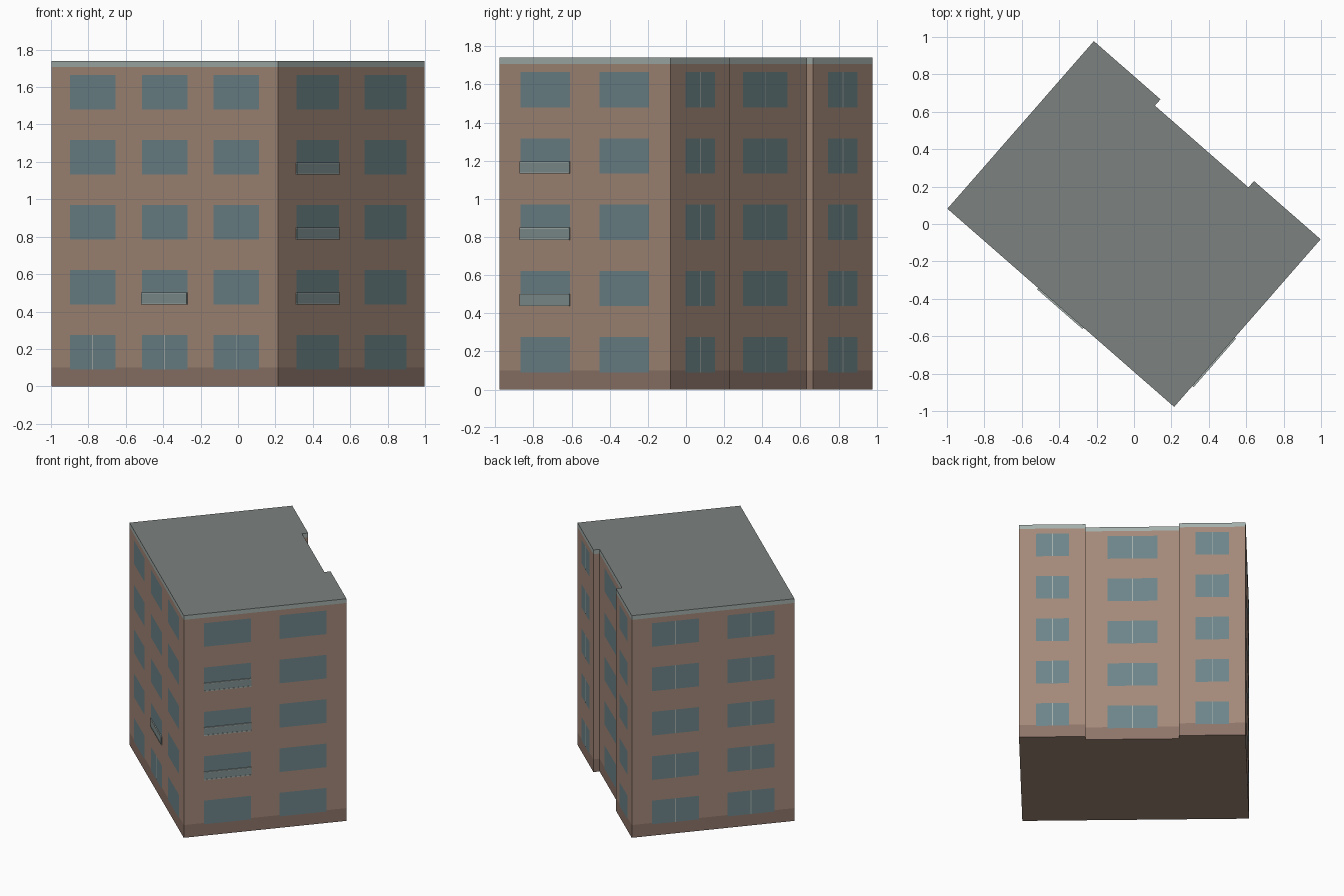
import bpy, bmesh, math
from mathutils import Matrix, Vector

if "Cube" in bpy.data.objects:
    bpy.data.objects.remove(bpy.data.objects["Cube"])

HU, HV, NU, NV = 0.805, 0.595, 0.332, 0.55      # half length, half depth, recess half width, recess wall
TURN = Matrix.Rotation(math.radians(-41.15), 4, 'Z')
FLOORS = [0.09 + 0.3475 * i for i in range(5)]   # window sill heights
WIN_H = 0.185


def material(name, rgb):
    m = bpy.data.materials.new(name)
    m.diffuse_color = (*rgb, 1)
    m.use_nodes = True
    m.node_tree.nodes["Principled BSDF"].inputs["Base Color"].default_value = m.diffuse_color
    return m


BRICK = material("wall_brown", (0.37, 0.25, 0.19))
PLINTH = material("plinth_brown", (0.27, 0.175, 0.14))
TRIM = material("pale_trim", (0.37, 0.43, 0.41))
ROOF = material("roof_grey", (0.20, 0.225, 0.215))
GLASS = material("window_glass", (0.155, 0.235, 0.255))
PANEL = material("balcony_panel", (0.22, 0.28, 0.28))


def finish(bm, name, *mats):
    bm.transform(TURN)
    me = bpy.data.meshes.new(name)
    bm.to_mesh(me)
    bm.free()
    for m in mats:
        me.materials.append(m)
    ob = bpy.data.objects.new(name, me)
    bpy.context.collection.objects.link(ob)


class Wall:
    """Wall plane: s runs along it, z up, d outwards."""
    def __init__(self, normal, dist):
        self.n = Vector((*normal, 0))
        self.t = Vector((0, 0, 1)).cross(self.n)
        self.dist = dist

    def point(self, s, z, d):
        return self.t * s + self.n * (self.dist + d) + Vector((0, 0, z))

    def quad(self, bm, s0, s1, z0, z1, d):
        bm.faces.new([bm.verts.new(self.point(s, z, d))
                      for s, z in ((s0, z0), (s1, z0), (s1, z1), (s0, z1))])

    def box(self, bm, s0, s1, z0, z1, d):
        ring = ((s0, z0), (s1, z0), (s1, z1), (s0, z1))
        a = [bm.verts.new(self.point(s, z, 0)) for s, z in ring]
        b = [bm.verts.new(self.point(s, z, d)) for s, z in ring]
        bm.faces.new(b)
        bm.faces.new(a[::-1])
        for i in range(4):
            j = (i + 1) % 4
            bm.faces.new((a[i], a[j], b[j], b[i]))


# Building shell: footprint stacked as plinth, wall and roof-edge bands
plan = [(-HU, -HV), (HU, -HV), (HU, HV), (NU, HV), (NU, NV), (-NU, NV), (-NU, HV), (-HU, HV)]
bm = bmesh.new()
rings = [[bm.verts.new((x, y, z)) for x, y in plan] for z in (0, 0.1, 1.707, 1.74)]
for k, mat in enumerate((1, 0, 2)):
    lo, hi = rings[k], rings[k + 1]
    for i in range(len(plan)):
        j = (i + 1) % len(plan)
        bm.faces.new((lo[i], lo[j], hi[j], hi[i])).material_index = mat
bm.faces.new(rings[0][::-1])
bm.faces.new(rings[-1]).material_index = 3
finish(bm, "building_shell", BRICK, PLINTH, TRIM, ROOF)

# Facades: wall, window spans, floors with a centre mullion
front, right = Wall((0, -1), HV), Wall((1, 0), HU)
back, recess, left = Wall((0, 1), HV), Wall((0, 1), NV), Wall((-1, 0), HU)
front_cols = [(-0.671, -0.349), (-0.161, 0.161), (0.349, 0.671)]
side_cols = [(-0.448, -0.103), (0.103, 0.448)]
facades = [
    ("front", front, front_cols, range(1)),
    ("right", right, side_cols, ()),
    ("back", back, [(-0.685, -0.45), (0.45, 0.685)], range(5)),
    ("recess", recess, [(-0.178, 0.178)], range(5)),
    ("left", left, side_cols, range(5)),
]
for name, wall, cols, split in facades:
    glass, bars = bmesh.new(), bmesh.new()
    for s0, s1 in cols:
        for f, z in enumerate(FLOORS):
            wall.quad(glass, s0, s1, z, z + WIN_H, 0.0015)
            if f in split:
                c = (s0 + s1) / 2
                wall.quad(bars, c - 0.003, c + 0.003, z, z + WIN_H, 0.0025)
    finish(glass, name + "_windows", GLASS)
    if split:
        finish(bars, name + "_mullions", TRIM)
    else:
        bars.free()

# Shallow balconies: panel with a top and a bottom rail
for name, wall, (s0, s1), floors in (("front", front, front_cols[1], (1,)),
                                     ("right", right, side_cols[0], (1, 2, 3))):
    panel, rails = bmesh.new(), bmesh.new()
    for f in floors:
        z = FLOORS[f]
        wall.box(panel, s0, s1, z + 0.005, z + 0.06, 0.007)
        for r in (z, z + 0.058):
            wall.box(rails, s0, s1, r, r + 0.006, 0.009)
    finish(panel, name + "_balcony_panels", PANEL)
    finish(rails, name + "_balcony_rails", TRIM)
